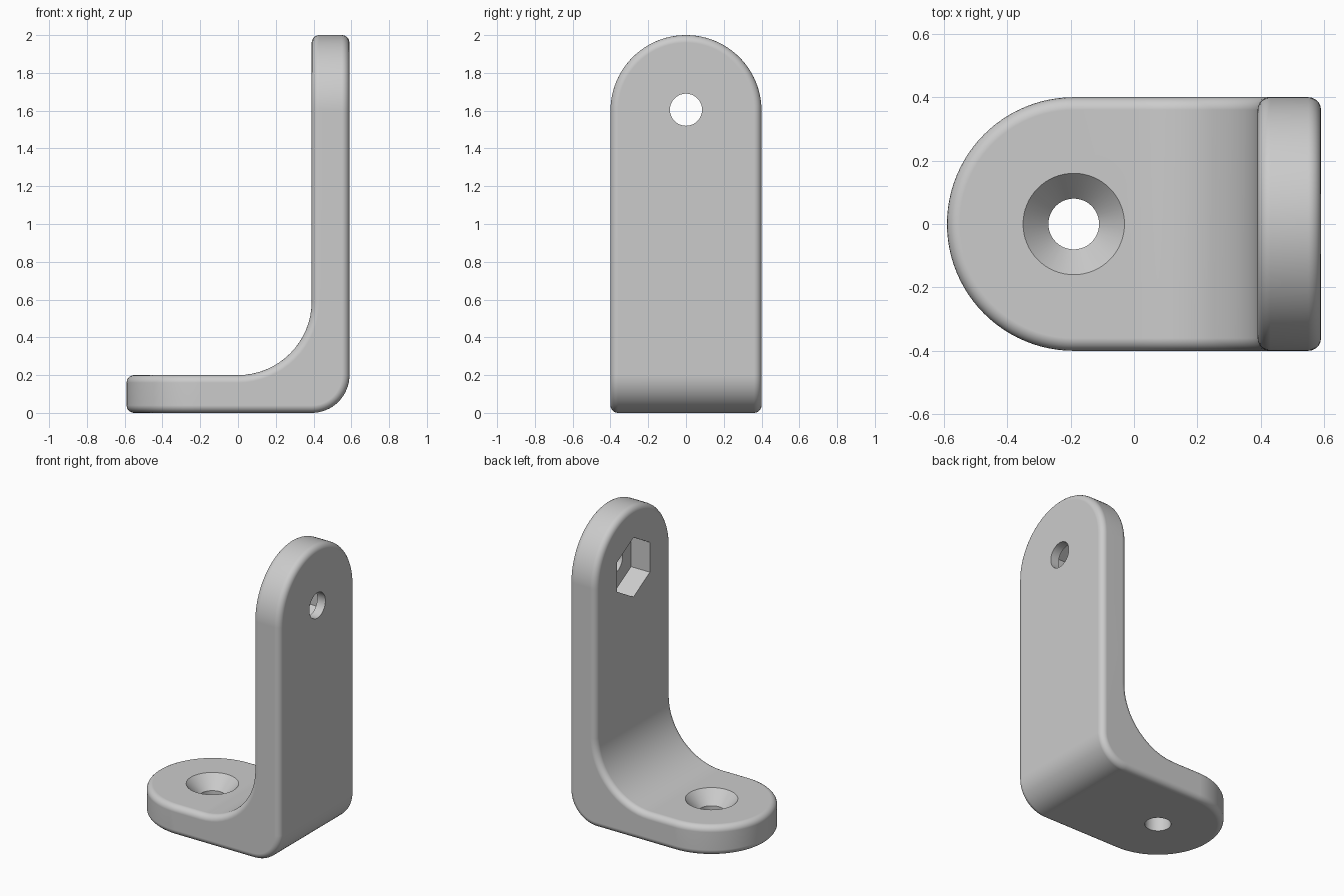
import bpy, bmesh
from math import sin, cos, pi

if "Cube" in bpy.data.objects:
    bpy.data.objects.remove(bpy.data.objects["Cube"])

HALF = 0.4         # half width, also the radius of both rounded ends
THICK = 0.2
FOOT_X, ARM_Z = -0.19, 1.6     # hole centres
INNER_X, OUTER_X = 0.39, 0.59
N_END, N_BEND = 48, 16

grey = bpy.data.materials.new("satin grey")
grey.use_nodes = True
color = (0.6, 0.6, 0.6, 1)
grey.diffuse_color = color
grey.node_tree.nodes["Principled BSDF"].inputs["Base Color"].default_value = color


def make_object(name, bm):
    bmesh.ops.recalc_face_normals(bm, faces=bm.faces)
    mesh = bpy.data.meshes.new(name)
    bm.to_mesh(mesh)
    bm.free()
    mesh.materials.append(grey)
    obj = bpy.data.objects.new(name, mesh)
    bpy.context.collection.objects.link(obj)
    return obj


def make_cutter(name, sides, rings):
    """Stack of regular polygons, each given as (centre, radius, axis)."""
    bm = bmesh.new()
    loops = []
    for (cx, cy, cz), r, axis in rings:
        loop = []
        for i in range(sides):
            a = 2 * pi * i / sides
            u, v = r * sin(a), r * cos(a)
            loop.append(bm.verts.new((cx + u, cy + v, cz) if axis == "z"
                                     else (cx, cy + u, cz + v)))
        loops.append(loop)
    for lo, hi in zip(loops, loops[1:]):
        for i in range(sides):
            j = (i + 1) % sides
            bm.faces.new((lo[i], lo[j], hi[j], hi[i]))
    bm.faces.new(loops[0])
    bm.faces.new(loops[-1])
    obj = make_object(name, bm)
    obj.hide_render = True
    return obj


# Bracket body: rounded foot, bend and rounded arm
bm = bmesh.new()


def pair(inner, outer):
    return bm.verts.new(inner), bm.verts.new(outer)


foot, arm, bends = [], [], {}
for i in range(N_END + 1):
    a = pi * i / N_END
    x, y = FOOT_X - HALF * sin(a), HALF * cos(a)
    foot.append(pair((x, y, THICK), (x, y, 0)))
    z = ARM_Z + HALF * sin(a)
    arm.append(pair((INNER_X, -y, z), (OUTER_X, -y, z)))
for side in (-1, 1):
    bends[side] = []
    for i in range(N_BEND + 1):
        s, c = sin(pi / 2 * i / N_BEND), cos(pi / 2 * i / N_BEND)
        bends[side].append(pair(
            (INNER_X * s, side * HALF, THICK + INNER_X * (1 - c)),
            (INNER_X + THICK * s, side * HALF, THICK * (1 - c))))
right, left = bends[-1], bends[1]

for k in (0, 1):
    # flat faces of foot and arm, then the curved strips between them
    bm.faces.new([p[k] for p in foot] + [right[0][k], left[0][k]])
    bm.faces.new([p[k] for p in arm] + [left[-1][k], right[-1][k]])
    for i in range(N_BEND):
        bm.faces.new((right[i][k], right[i + 1][k], left[i + 1][k], left[i][k]))
for end in (foot, arm):
    for p, q in zip(end, end[1:]):
        bm.faces.new((p[0], q[0], q[1], p[1]))
for f, bend, a in ((foot[-1], right, arm[0]), (foot[0], left, arm[-1])):
    run = [f] + bend + [a]
    bm.faces.new([p[0] for p in run] + [p[1] for p in reversed(run)])
bracket = make_object("angle_bracket", bm)

# Rounded outer edges
bevel = bracket.modifiers.new("edge_round", "BEVEL")
bevel.width = 0.04
bevel.segments = 5
bevel.limit_method = "ANGLE"
bevel.angle_limit = 1.0
bevel.use_clamp_overlap = False

# Countersunk screw hole, bolt hole and hexagonal nut pocket
cutters = [
    make_cutter("countersink_cutter", 64, [
        ((FOOT_X, 0, -0.1), 0.08, "z"),
        ((FOOT_X, 0, 0.115), 0.08, "z"),
        ((FOOT_X, 0, THICK), 0.16, "z"),
        ((FOOT_X, 0, 0.3), 0.16 + 0.094, "z")]),
    make_cutter("bolt_hole_cutter", 64, [
        ((0.45, 0, ARM_Z + 0.005), 0.085, "x"),
        ((0.7, 0, ARM_Z + 0.005), 0.085, "x")]),
    make_cutter("nut_pocket_cutter", 6, [
        ((0.3, 0, ARM_Z), 0.2, "x"),
        ((INNER_X + 0.14, 0, ARM_Z), 0.2, "x")]),
]
for cutter in cutters:
    cut = bracket.modifiers.new(cutter.name, "BOOLEAN")
    cut.object = cutter
    cut.operation = "DIFFERENCE"
    cut.solver = "EXACT"

# Bake the modifiers, then shade smoothly with sharp hole rims
bpy.ops.object.select_all(action="DESELECT")
bracket.select_set(True)
bpy.context.view_layer.objects.active = bracket
for name in [m.name for m in bracket.modifiers]:
    bpy.ops.object.modifier_apply(modifier=name)
for cutter in cutters:
    bpy.data.objects.remove(cutter)
bpy.ops.object.shade_smooth_by_angle(angle=0.55)
weighted = bracket.modifiers.new("flat_face_normals", "WEIGHTED_NORMAL")
weighted.keep_sharp = True
